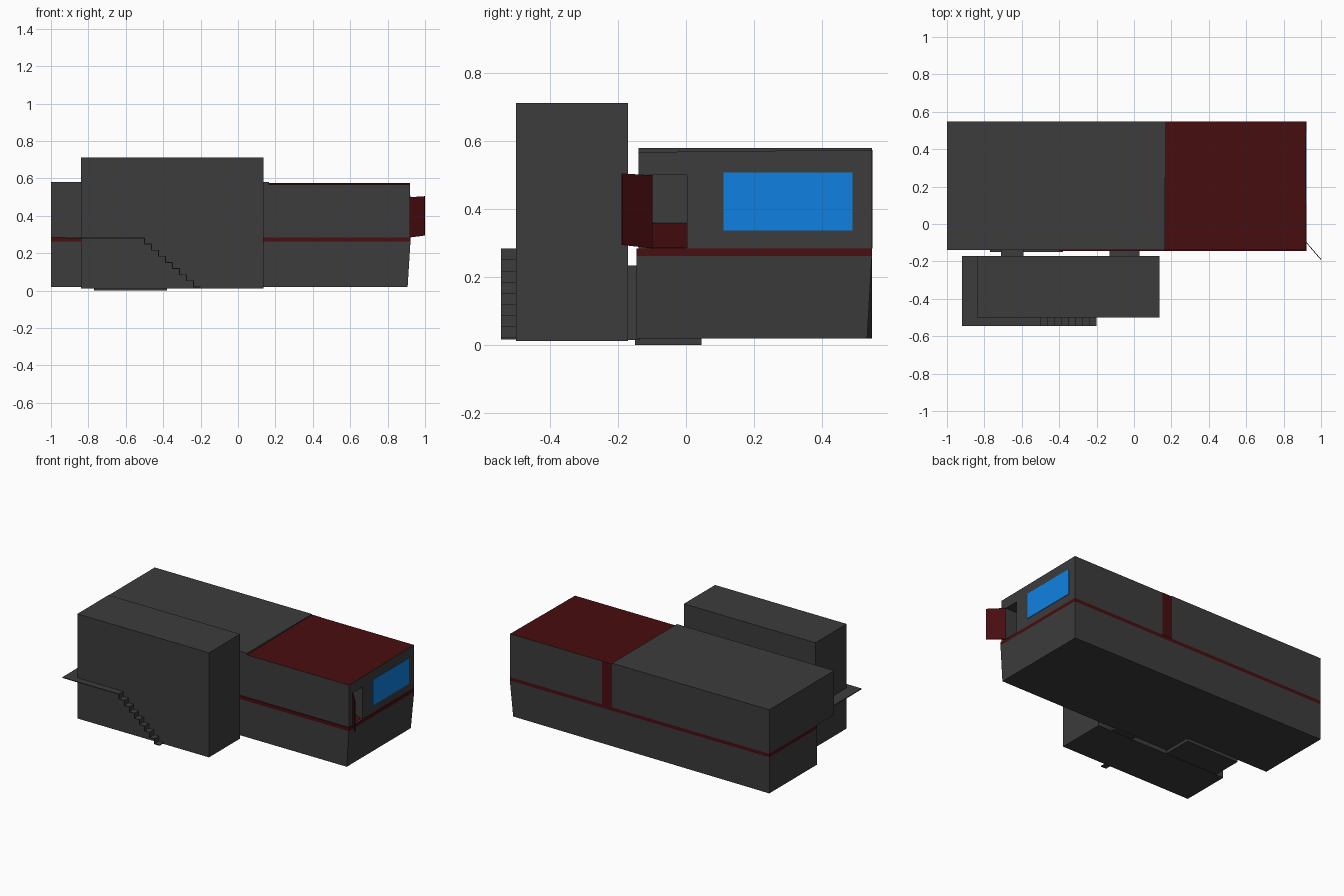
import bpy, bmesh

if "Cube" in bpy.data.objects:
    bpy.data.objects.remove(bpy.data.objects["Cube"])


def material(name, rgb):
    m = bpy.data.materials.new(name)
    m.diffuse_color = (*rgb, 1)
    m.use_nodes = True
    m.node_tree.nodes["Principled BSDF"].inputs["Base Color"].default_value = m.diffuse_color
    return m


GREY = material("dark_grey", (0.045, 0.045, 0.045))
RED = material("dark_red", (0.065, 0.004, 0.005))
BLUE = material("window_blue", (0.005, 0.22, 0.75))


def finish(name, bm, mats):
    bmesh.ops.recalc_face_normals(bm, faces=bm.faces)
    me = bpy.data.meshes.new(name)
    bm.to_mesh(me)
    bm.free()
    for m in mats:
        me.materials.append(m)
    ob = bpy.data.objects.new(name, me)
    bpy.context.collection.objects.link(ob)
    return ob


def loft(name, low, high, mats=(GREY,), top_mat=0):
    """Solid between two matching rings of 3D points."""
    bm = bmesh.new()
    a = [bm.verts.new(p) for p in low]
    b = [bm.verts.new(p) for p in high]
    n = len(a)
    bm.faces.new(a[::-1])
    bm.faces.new(b).material_index = top_mat
    for i in range(n):
        j = (i + 1) % n
        bm.faces.new((a[i], a[j], b[j], b[i]))
    return finish(name, bm, mats)


def box(name, x, y, z, mat=GREY):
    ring = [(x[0], y[0]), (x[1], y[0]), (x[1], y[1]), (x[0], y[1])]
    return loft(name, [(*p, z[0]) for p in ring], [(*p, z[1]) for p in ring], (mat,))


def footprint(right, back, z):
    """Ground floor outline with the notched front left corner."""
    return [(-0.40, -0.145, z), (right, -0.145, z), (right, back, z),
            (-1, 0.547, z), (-1, 0.04, z), (-0.40, 0.04, z)]


# Ground floor, leaning inwards towards its foot, and the red belt above it
loft("lower_storey", footprint(0.907, 0.533, 0.02), footprint(0.922, 0.547, 0.262))
loft("red_belt", footprint(0.922, 0.547, 0.262), footprint(0.922, 0.547, 0.285), (RED,))

# Upper floor: plain left part, right part with a slightly sloped red roof
box("upper_storey_left", (-1, 0.165), (-0.14, 0.547), (0.285, 0.58))
foot = [(0.165, -0.14), (0.92, -0.14), (0.92, 0.547), (0.165, 0.547)]
right_part = loft("upper_storey_right", [(*p, 0.285) for p in foot],
                  [(*p, z) for p, z in zip(foot, (0.568, 0.568, 0.575, 0.575))],
                  (GREY, RED), 1)

# Door recess
cutter = box("door_cutter", (0.72, 1.0), (-0.10, 0.003), (0.286, 0.50))
cutter.hide_render = True
mod = right_part.modifiers.new("door_recess", 'BOOLEAN')
mod.operation = 'DIFFERENCE'
mod.solver = 'EXACT'
mod.object = cutter
bpy.context.view_layer.objects.active = right_part
bpy.ops.object.modifier_apply(modifier=mod.name)
bpy.data.objects.remove(cutter)

# Red ramp inside the doorway
ramp = [(0.91, -0.10), (0.91, 0.003), (0.72, 0.003), (0.72, -0.10)]
loft("doorway_ramp", [(*p, 0.285) for p in ramp],
     [(*p, z) for p, z in zip(ramp, (0.287, 0.287, 0.36, 0.36))], (RED,))

# Open door leaf
leaf = [(0.92, -0.10), (0.923, -0.098), (1.0, -0.187), (0.997, -0.19)]
loft("open_door", [(*p, z) for p, z in zip(leaf, (0.285, 0.285, 0.295, 0.295))],
     [(*p, z) for p, z in zip(leaf, (0.50, 0.50, 0.505, 0.505))], (RED,))

# Window and vertical red stripe on the back
box("window", (0.915, 0.923), (0.11, 0.49), (0.337, 0.508), BLUE)
box("back_stripe", (0.165, 0.236), (0.54, 0.549), (0.285, 0.575), RED)

# Floor slab under the notch
box("notch_floor", (-0.77, -0.38), (-0.15, 0.045), (0, 0.02))

# Front block and the two links to the main building
box("front_block", (-0.84, 0.135), (-0.50, -0.17), (0.012, 0.712))
for side, x in (("left", (-0.71, -0.59)), ("right", (-0.13, 0.03))):
    box("link_" + side, x, (-0.175, -0.135), (0.015, 0.235))

# L-shaped walkway around the front block
walk = [(-0.92, -0.545), (-0.50, -0.545), (-0.50, -0.50),
        (-0.84, -0.50), (-0.84, -0.17), (-0.92, -0.17)]
loft("walkway", [(*p, 0.279) for p in walk], [(*p, 0.284) for p in walk])

# Folded sheet staircase down the front
STEPS = 8
run, rise = 0.30 / STEPS, 0.262 / STEPS
path = [(-0.50, 0.282)]
for i in range(STEPS):
    x, z = path[-1]
    path += [(x, z - rise), (x + run, z - rise)]
bm = bmesh.new()
rows = [[bm.verts.new((x, y, z)) for y in (-0.545, -0.50)] for x, z in path]
for p, q in zip(rows, rows[1:]):
    bm.faces.new((p[0], q[0], q[1], p[1]))
stairs = finish("stairs", bm, (GREY,))
solid = stairs.modifiers.new("thickness", 'SOLIDIFY')
solid.thickness = 0.006
solid.offset = 0
